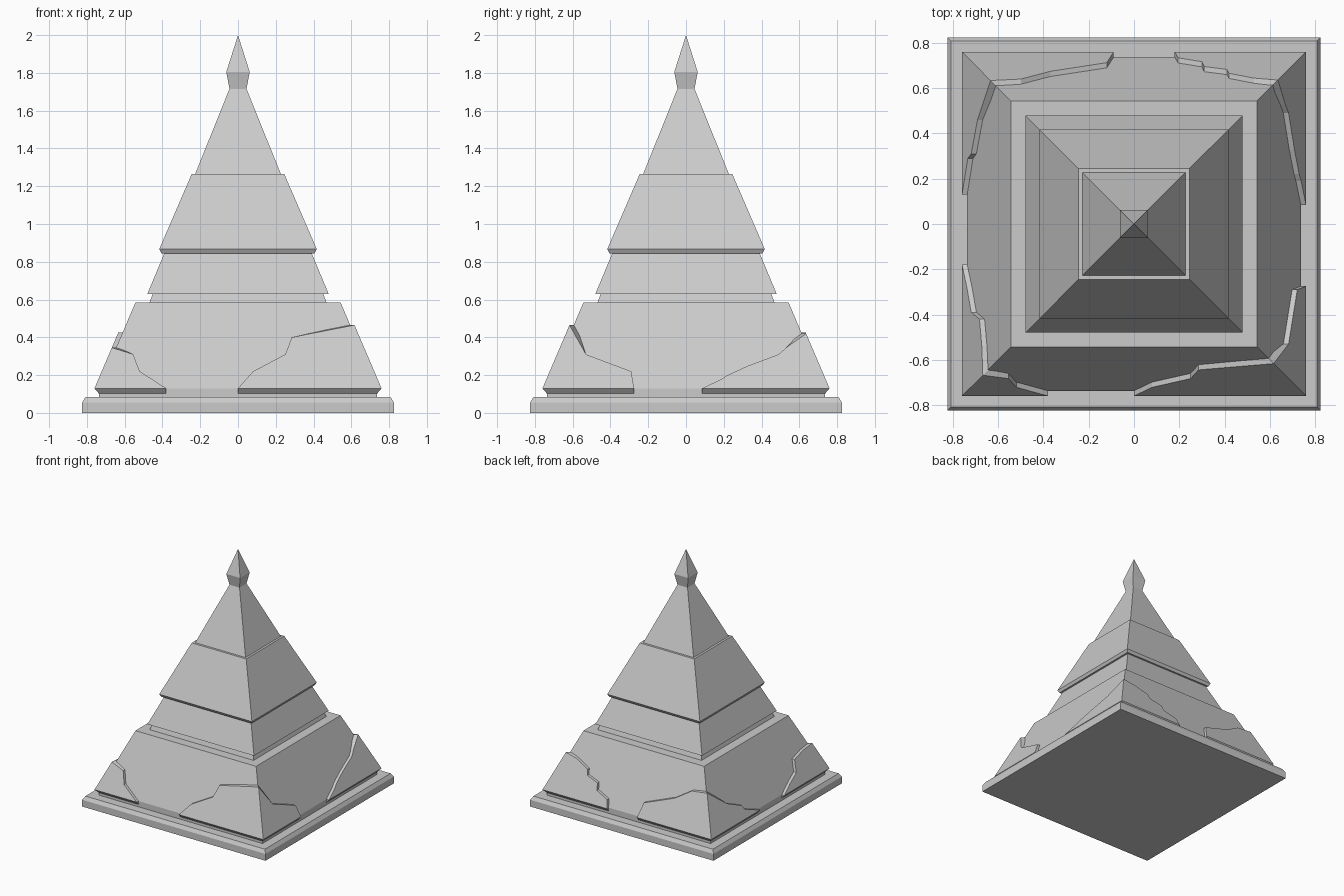
import bpy, bmesh

if "Cube" in bpy.data.objects:
    bpy.data.objects.remove(bpy.data.objects["Cube"])


def make_object(name, bm):
    bmesh.ops.remove_doubles(bm, verts=bm.verts, dist=1e-5)
    bmesh.ops.recalc_face_normals(bm, faces=bm.faces)
    mesh = bpy.data.meshes.new(name)
    bm.to_mesh(mesh)
    bm.free()
    obj = bpy.data.objects.new(name, mesh)
    bpy.context.collection.objects.link(obj)
    return obj


def square_stack(name, profile):
    """Solid of square rings from (half width, z) pairs; half width 0 is an apex."""
    bm = bmesh.new()
    rings = []
    for h, z in profile:
        corners = [(0, 0)] if h == 0 else [(-h, -h), (h, -h), (h, h), (-h, h)]
        rings.append([bm.verts.new((x, y, z)) for x, y in corners])
    for a, b in zip(rings, rings[1:]):
        for i in range(4):
            j = (i + 1) % 4
            bm.faces.new((a[i], a[j], b[0]) if len(b) == 1 else (a[i], a[j], b[j], b[i]))
    bm.faces.new(rings[0])
    if len(rings[-1]) == 4:
        bm.faces.new(rings[-1])
    return make_object(name, bm)


# Plinth and stacked tiers
square_stack("plinth", [(0.805, 0), (0.825, 0), (0.825, 0.055), (0.808, 0.083)][1:])
square_stack("lower_core", [(0.737, 0.08), (0.737, 0.13), (0.543, 0.585)])
square_stack("neck", [(0.47, 0.58), (0.45, 0.635)])
square_stack("second_tier", [(0.48, 0.63), (0.388, 0.85)])
square_stack("third_tier", [(0.405, 0.845), (0.417, 0.867), (0.245, 1.265)])
square_stack("upper_tier", [(0.228, 1.262), (0.045, 1.716)])
square_stack("finial", [(0.045, 1.715), (0.062, 1.805), (0, 2.0)])


# Cracked stone cladding around each lower corner
def cladding(name, sx, sy, path_y_face, path_x_face, top):
    """Paths are (distance along face, z) points of the crack, rising to the corner."""
    bm = bmesh.new()

    def face(points):
        bm.faces.new([bm.verts.new(p) for p in points])

    def half(z, depth=0.0):
        return 0.76 - 0.427 * (z - 0.13) - depth

    for on_x, path in ((False, path_y_face), (True, path_x_face)):
        side, along = (sx, sy) if on_x else (sy, sx)

        def pt(t, h, z):
            return (side * h, t, z) if on_x else (t, side * h, z)

        def layer(depth):
            pts = [pt(t, half(z, depth), z) for t, z in path]
            h = half(top, depth)
            corner = half(0.13, depth)
            return pts + [pt(along * h, h, top)], pt(along * corner, corner, 0.13)

        outer, outer_low = layer(0)
        inner, inner_low = layer(0.035)
        under_corner = pt(along * 0.72, 0.72, 0.083)
        under_start = pt(path[0][0], 0.72, 0.083)
        face([outer_low] + outer)
        face([inner_low] + inner)
        face([under_corner, under_start, outer[0], outer_low])
        face([under_corner, under_start, inner[0], inner_low])
        face([under_start, outer[0], inner[0]])
        for i in range(len(outer) - 1):
            face([outer[i], outer[i + 1], inner[i + 1], inner[i]])
    return make_object(name, bm)


cladding("front_left_cladding", -1, -1,
         [(-0.38, 0.13), (-0.52, 0.22), (-0.555, 0.31)],
         [(-0.18, 0.13), (-0.28, 0.18), (-0.39, 0.225), (-0.42, 0.31), (-0.54, 0.335)], 0.345)
cladding("front_right_cladding", 1, -1,
         [(0.0, 0.13), (0.08, 0.22), (0.25, 0.31), (0.285, 0.40)],
         [(-0.275, 0.13), (-0.29, 0.22), (-0.53, 0.31)], 0.465)
cladding("back_right_cladding", 1, 1,
         [(0.18, 0.13), (0.195, 0.19), (0.30, 0.23), (0.31, 0.28), (0.41, 0.31),
          (0.42, 0.35), (0.53, 0.40)],
         [(0.085, 0.13), (0.19, 0.18), (0.22, 0.20), (0.33, 0.25), (0.49, 0.31),
          (0.53, 0.345)], 0.42)
cladding("back_left_cladding", -1, 1,
         [(-0.09, 0.13), (-0.12, 0.24), (-0.37, 0.33), (-0.50, 0.41)],
         [(0.13, 0.13), (0.29, 0.19), (0.31, 0.225), (0.46, 0.29)], 0.425)
